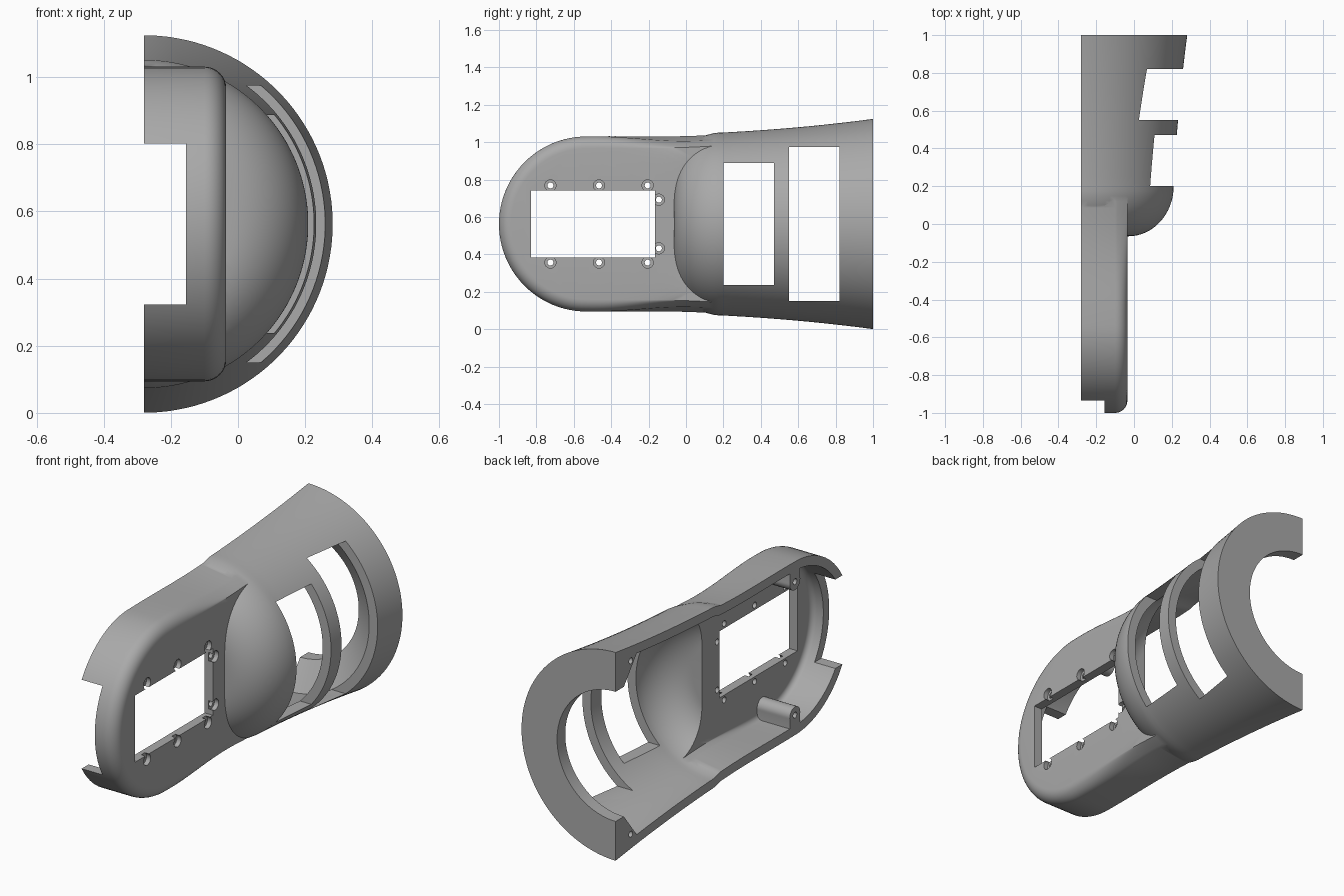
import bpy, bmesh
from math import sin, cos, pi, sqrt

if "Cube" in bpy.data.objects:
    bpy.data.objects.remove(bpy.data.objects["Cube"], do_unlink=True)

XS, ZC = -0.28, 0.5625      # split plane and centre height
YA = -0.532                 # centre of the rounded front end
WALL = 0.05

grey = bpy.data.materials.new("plain grey")
grey.use_nodes = True
grey.diffuse_color = (0.4, 0.4, 0.4, 1)
grey.node_tree.nodes["Principled BSDF"].inputs["Base Color"].default_value = (0.4, 0.4, 0.4, 1)


def finish(name, bm):
    bmesh.ops.recalc_face_normals(bm, faces=bm.faces)
    mesh = bpy.data.meshes.new(name)
    bm.to_mesh(mesh)
    bm.free()
    mesh.materials.append(grey)
    obj = bpy.data.objects.new(name, mesh)
    bpy.context.collection.objects.link(obj)
    return obj


def skin(name, rings):
    """Closed solid through a list of equal rings."""
    bm = bmesh.new()
    rows = [[bm.verts.new(p) for p in ring] for ring in rings]
    n = len(rows[0])
    for a, b in zip(rows, rows[1:]):
        for i in range(n):
            j = (i + 1) % n
            bm.faces.new((a[i], a[j], b[j], b[i]))
    bm.faces.new(rows[0])
    bm.faces.new(rows[-1])
    return finish(name, bm)


def box(name, x, y, z):
    bm = bmesh.new()
    bmesh.ops.create_cube(bm, size=1)
    for v in bm.verts:
        for k, (lo, hi) in enumerate((x, y, z)):
            v.co[k] = lo if v.co[k] < 0 else hi
    return finish(name, bm)


def rod(name, x0, x1, y, z, r, n=24):
    return skin(name, [[(x, y + r * cos(2 * pi * i / n), z + r * sin(2 * pi * i / n))
                        for i in range(n)] for x in (x0, x1)])


def combine(target, tool, op):
    mod = target.modifiers.new(op, 'BOOLEAN')
    mod.operation, mod.solver, mod.object = op, 'EXACT', tool
    bpy.context.view_layer.objects.active = target
    bpy.ops.object.modifier_apply(modifier=mod.name)
    bpy.data.objects.remove(tool, do_unlink=True)


def radius(y):
    """Flaring radius of the shell along its length."""
    s = max(0, (y - YA) / (1 - YA))
    return 0.468 + 0.02 * s + 0.074 * s ** 2.5


def revolve(name, profile, n=128):
    return skin(name, [[(XS + r * cos(2 * pi * (i + .5) / n), y, ZC + r * sin(2 * pi * (i + .5) / n))
                        for i in range(n)] for y, r in profile])


def front_body(name, wall, depth, fillet, y_end):
    """U-shaped front part, blending from a rounded box to a round section."""
    layers = [(-0.05, 0)] + [(depth - fillet * (1 - sin(a)), fillet * (1 - cos(a)))
                             for a in (pi / 2 * k / 8 for k in range(9))]
    stations = [YA + (y_end - YA) * k / 24 for k in range(1, 25)]
    rings = []
    for h, inset in layers:
        sides = []
        for y in stations:
            t = min(1, max(0, (y + 0.5) / 0.55))
            t = t * t * (3 - 2 * t)
            r = radius(y) - wall - 0.003 * t
            w = (1 - t) * (r - inset) + t * sqrt(r * r - max(0, h) ** 2)
            sides.append((y, w))
        ra = radius(YA) - wall - inset
        arc = [(YA - ra * sin(pi * k / 48), ra * cos(pi * k / 48)) for k in range(49)]
        outline = sides[::-1] + arc + [(y, -w) for y, w in sides]
        rings.append([(XS + h, y, ZC + w) for y, w in outline])
    return skin(name, rings)


def dome(wall):
    return [(0.2 - (0.265 - wall) * cos(a), 0.25 + (0.24 - wall) * sin(a))
            for a in (pi / 2 * k / 16 for k in range(16))]


# Outer skin: front body joined with the flared, domed rear
shell = front_body("half_shell", 0, 0.245, 0.065, 0.25)
flare = [(y, radius(y)) for y in (0.2 + 0.8 * k / 16 for k in range(17))]
combine(shell, revolve("rear_flare", dome(0) + flare), 'UNION')

# Hollow inside, leaving a thick end ring with a sloped inner face
combine(shell, front_body("front_cavity", WALL, 0.195, 0.03, 0.18), 'DIFFERENCE')
hollow = [(y, radius(y) - WALL) for y in (0.2 + 0.62 * k / 10 for k in range(11))]
combine(shell, revolve("rear_cavity", dome(WALL) + hollow + [(0.93, 0.35), (1.1, 0.35)]),
        'DIFFERENCE')

# Screw bosses inside the front body
for side in (-1, 1):
    z = ZC + side * 0.36
    combine(shell, rod("boss", -0.31, -0.06, -0.53, z, 0.045), 'UNION')
    combine(shell, box("boss_web", (-0.305, -0.063), (-0.574, -0.486),
                       sorted((z, ZC + side * 0.44))), 'UNION')

# Flat split plane and the notch in the front wall
combine(shell, box("split_cutter", (-1.5, XS), (-1.5, 1.5), (-0.5, 1.6)), 'DIFFERENCE')
combine(shell, box("notch_cutter", (-0.4, -0.155), (-1.1, -0.8),
                   (ZC - 0.24, ZC + 0.24)), 'DIFFERENCE')

# Two curved rear windows and the front plate opening
for y0, y1, half, x0 in ((0.55, 0.82, 0.412, -0.2), (0.2, 0.47, 0.325, -0.2),
                         (-0.83, -0.165, 0.18, -0.2)):
    combine(shell, box("window_cutter", (x0, 0.6), (y0, y1), (ZC - half, ZC + half)),
            'DIFFERENCE')

# Countersunk plate holes, and blind holes in the split plane
for side in (-1, 1):
    for y, dz in ((-0.725, 0.206), (-0.465, 0.206), (-0.205, 0.206), (-0.145, 0.13)):
        z = ZC + side * dz
        combine(shell, rod("counterbore", -0.06, 0.0, y, z, 0.03), 'DIFFERENCE')
        combine(shell, rod("plate_hole", -0.15, 0.01, y, z, 0.016), 'DIFFERENCE')
    for y, dz in ((-0.53, 0.36), (0.87, 0.468)):
        combine(shell, rod("screw_hole", -0.35, -0.18, y, ZC + side * dz, 0.016), 'DIFFERENCE')

# Smooth curves with crisp edges
for o in bpy.context.selected_objects:
    o.select_set(False)
shell.select_set(True)
bpy.context.view_layer.objects.active = shell
bpy.ops.object.shade_smooth_by_angle(angle=pi / 6)
